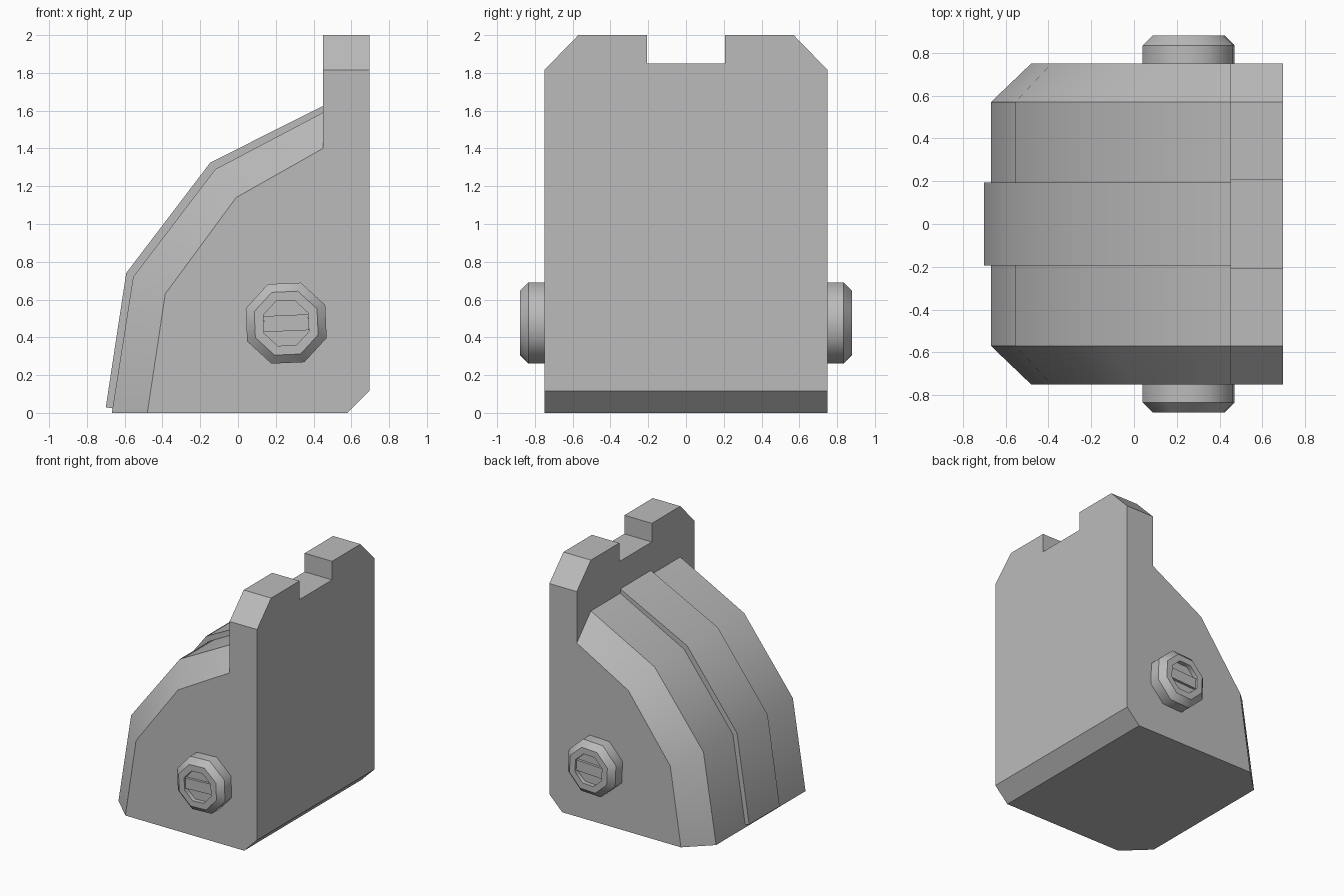
import bpy, bmesh, math

if "Cube" in bpy.data.objects:
    bpy.data.objects.remove(bpy.data.objects["Cube"])

grey = bpy.data.materials.new("plain grey")
grey.use_nodes = True
grey.diffuse_color = (0.5, 0.5, 0.5, 1)
grey.node_tree.nodes["Principled BSDF"].inputs["Base Color"].default_value = (0.5, 0.5, 0.5, 1)


def finish(bm, name, smooth_angle=0):
    """Clean the mesh, smooth shallow edges and link the object."""
    bmesh.ops.remove_doubles(bm, verts=bm.verts, dist=1e-4)
    bmesh.ops.dissolve_degenerate(bm, dist=1e-4, edges=bm.edges)
    bmesh.ops.dissolve_limit(bm, angle_limit=0.01, verts=bm.verts, edges=bm.edges)
    bmesh.ops.recalc_face_normals(bm, faces=bm.faces)
    for face in bm.faces:
        face.smooth = smooth_angle > 0
    for edge in bm.edges:
        edge.smooth = edge.calc_face_angle(math.pi) < math.radians(smooth_angle)
    mesh = bpy.data.meshes.new(name)
    bm.to_mesh(mesh)
    bm.free()
    mesh.materials.append(grey)
    obj = bpy.data.objects.new(name, mesh)
    bpy.context.collection.objects.link(obj)
    return obj


def loft(rings):
    """Join closed rings of equal length and cap both ends."""
    bm = bmesh.new()
    loops = [[bm.verts.new(p) for p in ring] for ring in rings]
    for a, b in zip(loops, loops[1:]):
        for i in range(len(a)):
            j = (i + 1) % len(a)
            bm.faces.new((a[i], a[j], b[j], b[i]))
    bm.faces.new(loops[0])
    bm.faces.new(loops[-1])
    return bm


# Body: curved hood and notched upright plate, lofted across y
side = [(-0.48, 0), (-0.385, 0.63), (-0.01, 1.14), (0.45, 1.4)]
hood = [(-0.668, 0), (-0.555, 0.72), (-0.12, 1.29), (0.45, 1.59)]
half = [(0.75, side, 1.815), (0.57, hood, 2), (0.207, hood, 2), (0.207, hood, 1.85)]
stations = [(-y, c, top) for y, c, top in half] + half[::-1]
rings = []
for y, contour, top in stations:
    outline = contour + [(0.45, top), (0.695, top), (0.695, 0.115), (0.58, 0)]
    rings.append([(x, y, z) for x, z in outline])
finish(loft(rings), "body", 35)

# Raised strip down the middle of the hood
strip = [(-0.7, 0.03), (-0.592, 0.74), (-0.147, 1.325), (0.45, 1.625),
         (0.45, 1.5), (-0.1, 1.25), (-0.52, 0.7), (-0.64, 0.02)]
finish(loft([[(x, y, z) for x, z in strip] for y in (-0.195, 0.195)]), "hood_strip", 35)

# Octagonal bolts with a recessed head and a cross bar
CX, CZ, TURN = 0.255, 0.475, math.radians(25)
profile = [(0.228, 0.74), (0.228, 0.835), (0.18, 0.88), (0.128, 0.88), (0.128, 0.845)]
for label, s in (("front", -1), ("back", 1)):
    rings = [[(CX + r * math.cos(TURN + i * math.pi / 4), s * y,
               CZ + r * math.sin(TURN + i * math.pi / 4)) for i in range(8)]
             for r, y in profile]
    bolt = finish(loft(rings), label + "_bolt", 50)
    # Keep the rims crisp while the barrel stays round
    mesh = bolt.data
    for edge in mesh.edges:
        a, b = (mesh.vertices[v].co for v in edge.vertices)
        if abs(a.y - b.y) < 1e-4:
            edge.use_edge_sharp = True
    bar = [(-0.118, -0.042), (0.118, -0.042), (0.118, 0.042), (-0.118, 0.042)]
    tilt = TURN - math.pi / 8
    ends = [[(CX + x * math.cos(tilt) - z * math.sin(tilt), s * y,
              CZ + x * math.sin(tilt) + z * math.cos(tilt)) for x, z in bar]
            for y in (0.84, 0.865)]
    finish(loft(ends), label + "_bolt_bar")
